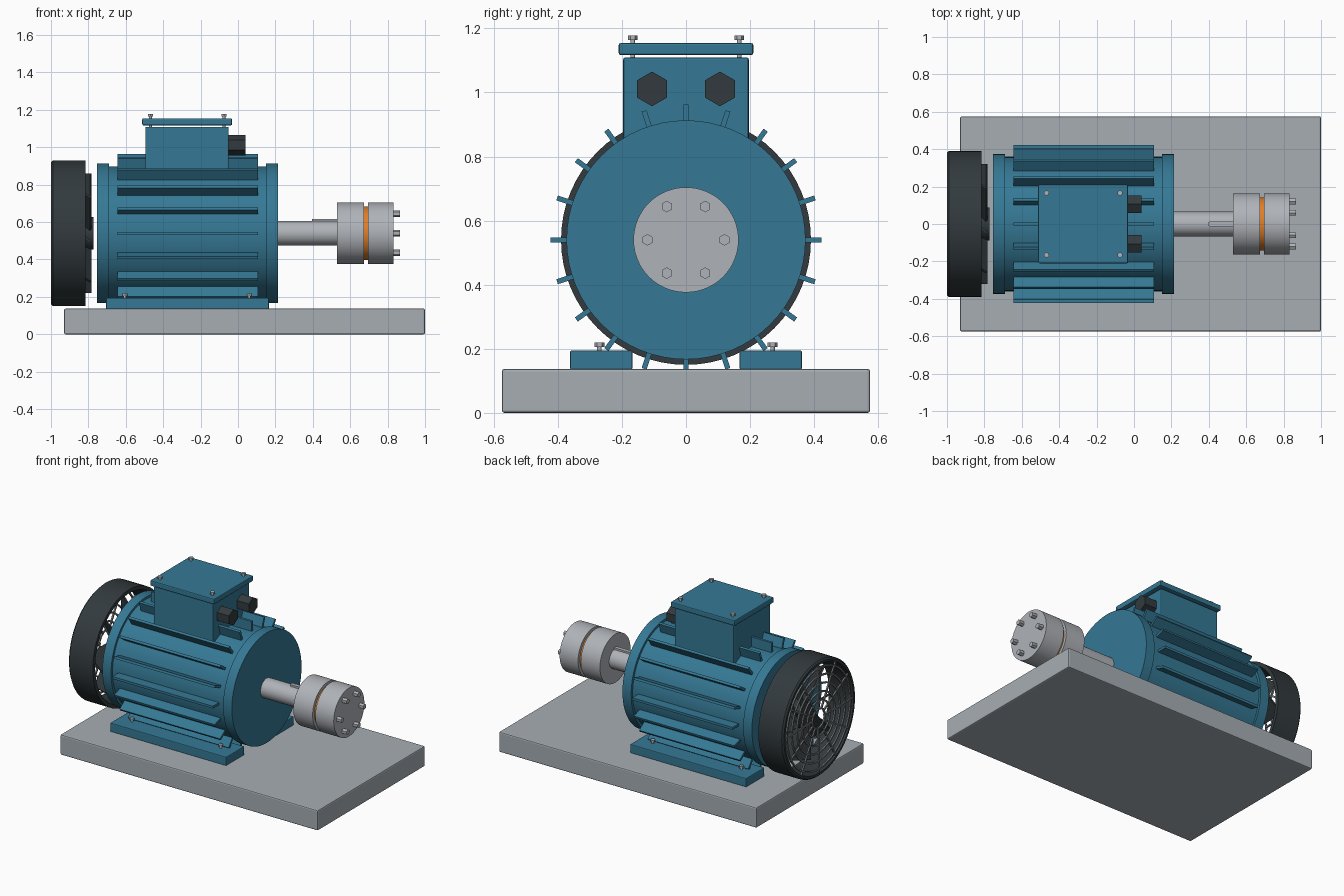
import bpy, math
from mathutils import Vector, Matrix

cube = bpy.data.objects.get("Cube")
if cube:
    bpy.data.objects.remove(cube, do_unlink=True)


def material(name, rgb):
    m = bpy.data.materials.new(name)
    m.use_nodes = True
    m.diffuse_color = (*rgb, 1)
    m.node_tree.nodes["Principled BSDF"].inputs["Base Color"].default_value = (*rgb, 1)
    return m


BLUE = material("motor blue", (0.036, 0.19, 0.30))
DARK = material("dark plastic", (0.032, 0.042, 0.047))
BASE = material("base grey", (0.38, 0.42, 0.45))
STEEL = material("steel", (0.43, 0.45, 0.48))
WIRE = material("wire grey", (0.20, 0.21, 0.22))
ORANGE = material("orange rubber", (0.75, 0.21, 0.02))

AXIS = 0.54          # height of the shaft centre line
TURN = Matrix.Rotation(math.pi / 2, 4, 'Y')


def finish(name, mat, bevel=0):
    ob = bpy.context.object
    ob.name = name
    ob.data.materials.append(mat)
    if bevel:
        mod = ob.modifiers.new("Bevel", 'BEVEL')
        mod.width, mod.segments, mod.limit_method = bevel, 2, 'ANGLE'
    return ob


def box(name, mat, lo, hi, bevel=0):
    lo, hi = Vector(lo), Vector(hi)
    bpy.ops.mesh.primitive_cube_add(size=1)
    ob = finish(name, mat, bevel)
    ob.data.transform(Matrix.Translation((lo + hi) / 2) @ Matrix.Diagonal((*(hi - lo), 1)))
    return ob


def rod(name, mat, x0, x1, r, y=0, z=AXIS, sides=64, spin=0.0, bevel=0):
    """Cylinder lying along x."""
    bpy.ops.mesh.primitive_cylinder_add(vertices=sides, radius=r, depth=x1 - x0)
    ob = finish(name, mat, bevel)
    ob.data.transform(Matrix.Translation(((x0 + x1) / 2, y, z)) @ Matrix.Rotation(spin, 4, 'X') @ TURN)
    if sides > 12:
        bpy.ops.object.shade_smooth_by_angle(angle=math.radians(30))
    return ob


def post(name, mat, x, y, z0, z1, r, sides):
    """Upright cylinder."""
    bpy.ops.mesh.primitive_cylinder_add(vertices=sides, radius=r, depth=z1 - z0,
                                        location=(x, y, (z0 + z1) / 2))
    return finish(name, mat)


def screw(name, x, y, z0, z1):
    post(name + "_shank", STEEL, x, y, z0, z1, 0.007, 12)
    post(name + "_head", STEEL, x, y, z1 - 0.015, z1, 0.015, 6)


def lathe(name, mat, profile, steps=64):
    """Spin a closed (x, radius) profile around the shaft line."""
    n = len(profile)
    verts, faces = [], []
    for i in range(steps):
        a = math.tau * i / steps
        verts += [(x, r * math.cos(a), AXIS + r * math.sin(a)) for x, r in profile]
        for j in range(n):
            k, i2 = (j + 1) % n, (i + 1) % steps
            faces.append((i * n + j, i * n + k, i2 * n + k, i2 * n + j))
    me = bpy.data.meshes.new(name)
    me.from_pydata(verts, [], faces)
    ob = bpy.data.objects.new(name, me)
    bpy.context.collection.objects.link(ob)
    bpy.context.view_layer.objects.active = ob
    bpy.ops.object.select_all(action='DESELECT')
    ob.select_set(True)
    bpy.ops.object.mode_set(mode='EDIT')
    bpy.ops.mesh.select_all(action='SELECT')
    bpy.ops.mesh.normals_make_consistent(inside=False)
    bpy.ops.object.mode_set(mode='OBJECT')
    bpy.ops.object.shade_smooth_by_angle(angle=math.radians(30))
    return finish(name, mat)


def around(ob, angle):
    """Swing a part made above the shaft around the shaft line."""
    c = Matrix.Translation((0, 0, AXIS))
    ob.data.transform(c @ Matrix.Rotation(angle, 4, 'X') @ c.inverted())


# Base slab and feet
box("base_plate", BASE, (-0.93, -0.575, 0), (1, 0.575, 0.137), 0.008)
for s, side in ((-1, "right"), (1, "left")):
    ys = sorted((s * 0.167, s * 0.362))
    box(side + "_foot", BLUE, (-0.705, ys[0], 0.135), (0.165, ys[1], 0.195), 0.005)
    for x in (-0.605, 0.06):
        screw(side + "_foot_bolt", x, s * 0.27, 0.19, 0.22)

# Motor body, end flanges and cooling fins
rod("motor_body", BLUE, -0.74, 0.2, 0.357)
rod("rear_flange", BLUE, -0.755, -0.69, 0.373)
rod("front_flange", BLUE, 0.15, 0.215, 0.373)
for i in range(20):
    fin = box("cooling_fin", BLUE, (-0.645, -0.008, AXIS + 0.34), (0.108, 0.008, AXIS + 0.423))
    around(fin, math.tau * i / 20)

# Terminal box with lid, screws and cable glands
box("terminal_box", BLUE, (-0.495, -0.196, 0.84), (-0.05, 0.196, 1.109), 0.006)
box("terminal_lid", BLUE, (-0.512, -0.21, 1.117), (-0.032, 0.21, 1.154), 0.006)
for x in (-0.468, -0.075):
    for y in (-0.166, 0.166):
        screw("lid_screw", x, y, 1.10, 1.178)
for y in (-0.106, 0.106):
    rod("cable_gland", DARK, -0.055, 0.04, 0.054, y, 1.011, 6, math.pi / 2)

# Fan cover shell with its grille
lathe("fan_cover", DARK, [(-0.815, 0.39), (-0.99, 0.39), (-1.0, 0.38), (-1.0, 0.365), (-0.815, 0.365)])
for i in range(6):
    r = 0.065 + i * 0.055
    lathe("grille_ring", WIRE, [(-0.998, r - 0.005), (-0.998, r + 0.005),
                                (-0.988, r + 0.005), (-0.988, r - 0.005)], 48)
for i in range(12):
    spoke = box("grille_spoke", WIRE, (-0.996, -0.005, AXIS + 0.06), (-0.986, 0.005, AXIS + 0.375))
    around(spoke, math.tau * i / 12)

# Fan hub and pitched blades
rod("fan_hub", DARK, -0.90, -0.772, 0.088, sides=32)
for i in range(8):
    blade = box("fan_blade", DARK, (-0.006, -0.075, 0.07), (0.006, 0.075, 0.32))
    blade.data.transform(Matrix.Translation((-0.845, 0, AXIS)) @ Matrix.Rotation(math.radians(50), 4, 'Z'))
    around(blade, math.tau * i / 8)

# Output shaft with round-ended key
rod("output_shaft", STEEL, 0.2, 0.54, 0.066, sides=48)
box("shaft_key", STEEL, (0.408, -0.013, 0.58), (0.54, 0.013, 0.617))
post("shaft_key_end", STEEL, 0.408, 0, 0.58, 0.617, 0.013, 16)

# Flexible coupling
rod("coupling_inner_half", STEEL, 0.53, 0.674, 0.164)
rod("coupling_insert", ORANGE, 0.67, 0.70, 0.143)
rod("coupling_outer_half", STEEL, 0.694, 0.832, 0.164)
for i in range(6):
    a = math.tau * i / 6
    rod("coupling_bolt", STEEL, 0.82, 0.866, 0.018,
        0.12 * math.cos(a), AXIS + 0.12 * math.sin(a), 6, math.pi / 2)
